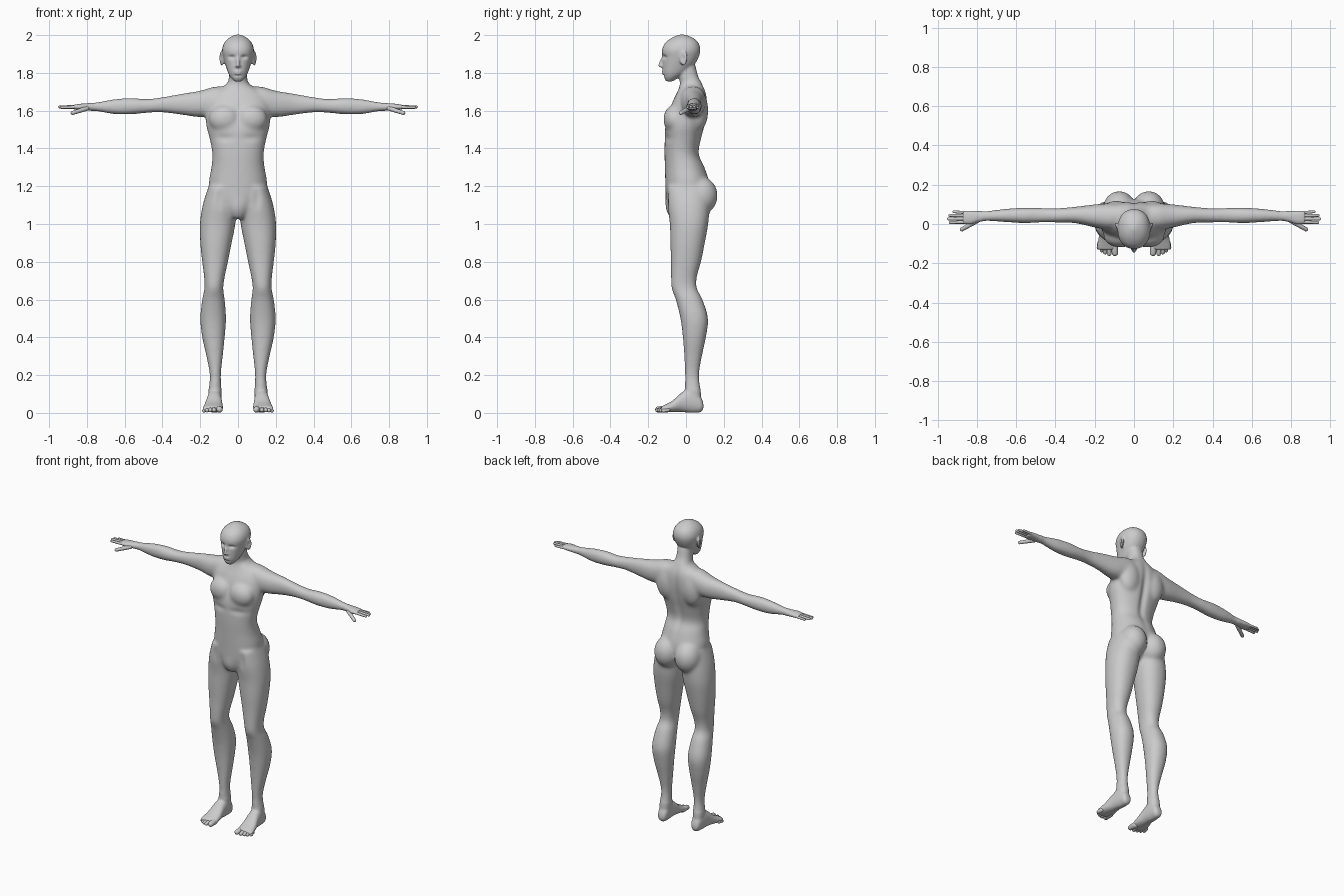
import bpy, bmesh, math
from mathutils import Vector, Matrix

cube = bpy.data.objects.get("Cube")
if cube:
    bpy.data.objects.remove(cube)

skin = bpy.data.materials.new("light_grey")
skin.use_nodes = True
GREY = (0.6, 0.6, 0.6, 1)
skin.diffuse_color = GREY
skin.node_tree.nodes["Principled BSDF"].inputs["Base Color"].default_value = GREY

AXES = {"x": lambda t, a, b: (t, a, b),
        "y": lambda t, a, b: (a, t, b),
        "z": lambda t, a, b: (a, b, t)}


def spline(p, q, r, s, u):
    """Catmull-Rom blend of four neighbouring sections."""
    return [(2 * b + (c - a) * u + (2 * a - 5 * b + 4 * c - d) * u ** 2
             + (3 * b - a - 3 * c + d) * u ** 3) / 2 for a, b, c, d in zip(p, q, r, s)]


def loft(bm, axis, rows, power=2.2, sides=32, steps=5):
    """Closed skin through rows of (position, a_min, a_max, b_min, b_max)."""
    padded = [rows[0]] + rows + [rows[-1]]
    sections = [spline(*padded[i:i + 4], k / steps)
                for i in range(len(rows) - 1) for k in range(steps)] + [rows[-1]]
    rings = []
    for t, a0, a1, b0, b1 in sections:
        ring = []
        for k in range(sides):
            angle = math.tau * k / sides
            c, s = math.cos(angle), math.sin(angle)
            a = (a0 + a1) / 2 + (a1 - a0) / 2 * math.copysign(abs(c) ** (2 / power), c)
            b = (b0 + b1) / 2 + (b1 - b0) / 2 * math.copysign(abs(s) ** (2 / power), s)
            ring.append(bm.verts.new(AXES[axis](t, a, b)))
        rings.append(ring)
    for low, high in zip(rings, rings[1:]):
        for k in range(sides):
            n = (k + 1) % sides
            bm.faces.new((low[k], low[n], high[n], high[k]))
    bm.faces.new(rings[0])
    bm.faces.new(rings[-1])


def ball(bm, centre, radii, turn=0):
    matrix = Matrix.Translation(centre) @ Matrix.Rotation(turn, 4, "Z") @ Matrix.Diagonal((*radii, 1))
    bmesh.ops.create_uvsphere(bm, u_segments=32, v_segments=20, radius=1, matrix=matrix)


def capsule(bm, start, end, radius, taper=0.8):
    start, end = Vector(start), Vector(end)
    made = bmesh.ops.create_uvsphere(bm, u_segments=16, v_segments=12, radius=radius)["verts"]
    turn = (end - start).to_track_quat("Z", "Y")
    for v in made:
        tip = v.co.z > radius * 0.01
        v.co = turn @ (v.co * (taper if tip else 1)) + (end if tip else start)


def mirror_copy(bm):
    made = bmesh.ops.duplicate(bm, geom=bm.verts[:] + bm.edges[:] + bm.faces[:])["geom"]
    for v in made:
        if isinstance(v, bmesh.types.BMVert):
            v.co.x *= -1


def finish(bm, name):
    bmesh.ops.recalc_face_normals(bm, faces=bm.faces[:])
    mesh = bpy.data.meshes.new(name)
    bm.to_mesh(mesh)
    bm.free()
    mesh.materials.append(skin)
    for face in mesh.polygons:
        face.use_smooth = True
    obj = bpy.data.objects.new(name, mesh)
    bpy.context.collection.objects.link(obj)
    return obj


bm = bmesh.new()

# Legs
loft(bm, "z", [
    (.06, .09, .155, .0, .08), (.12, .087, .156, -.006, .078), (.2, .09, .15, -.006, .07),
    (.3, .08, .168, -.01, .085), (.4, .07, .19, -.017, .106), (.5, .063, .2, -.03, .117),
    (.6, .07, .19, -.055, .088), (.66, .078, .178, -.077, .058), (.72, .07, .18, -.08, .058),
    (.8, .053, .19, -.08, .08), (.9, .033, .2, -.083, .1), (1, .014, .202, -.086, .118),
    (1.1, .008, .187, -.098, .125), (1.2, .02, .156, -.1, .12)])

# Feet
loft(bm, "y", [
    (.092, .105, .14, .02, .05), (.075, .092, .152, .003, .09), (.03, .087, .16, 0, .13),
    (-.02, .085, .167, .004, .11), (-.07, .08, .18, .004, .066), (-.11, .08, .188, .003, .044),
    (-.132, .085, .185, .005, .034)])

# Arms and palms
loft(bm, "x", [
    (.04, -.01, .1, 1.6, 1.725), (.12, -.03, .105, 1.575, 1.728), (.2, -.018, .1, 1.565, 1.706),
    (.3, .004, .088, 1.578, 1.69), (.4, .007, .08, 1.59, 1.672), (.48, .007, .082, 1.588, 1.662),
    (.56, .004, .083, 1.58, 1.667), (.65, .009, .078, 1.58, 1.662), (.74, .014, .068, 1.595, 1.646),
    (.79, .01, .066, 1.6, 1.64), (.83, -.002, .069, 1.603, 1.637), (.87, .0, .067, 1.606, 1.632)])

# Chest, shoulder blades, buttocks and ears
ball(bm, (.07, -.062, 1.555), (.085, .058, .075))
ball(bm, (.09, .065, 1.6), (.075, .053, .11))
ball(bm, (.075, .08, 1.15), (.083, .088, .1))
ball(bm, (.086, -.014, 1.878), (.01, .023, .04), -.45)
mirror_copy(bm)

# Torso and neck
loft(bm, "z", [(z, -w, w, front, back) for z, w, front, back in [
    (1.03, .035, -.085, .02), (1.1, .1, -.105, .09), (1.2, .153, -.109, .125),
    (1.3, .141, -.112, .1), (1.37, .136, -.114, .07), (1.45, .15, -.113, .082),
    (1.52, .168, -.11, .1), (1.6, .172, -.09, .112), (1.66, .165, -.066, .112),
    (1.7, .13, -.046, .105), (1.74, .063, -.032, .088), (1.78, .048, -.04, .066),
    (1.84, .047, -.055, .05)]])
ball(bm, (0, -.06, 1.11), (.06, .05, .085))

# Head, chin, nose and lips
loft(bm, "z", [(z, -w, w, front, back) for z, w, front, back in [
    (1.755, .02, -.104, -.07), (1.775, .038, -.116, -.04), (1.8, .052, -.122, .0),
    (1.84, .066, -.124, .042), (1.88, .077, -.124, .066), (1.92, .084, -.127, .076),
    (1.955, .075, -.113, .068), (1.98, .055, -.085, .045), (1.995, .03, -.055, .015),
    (2.003, .008, -.03, -.01)]])
capsule(bm, (0, -.12, 1.885), (0, -.139, 1.84), .009, 1)
ball(bm, (0, -.13, 1.836), (.016, .01, .008))
ball(bm, (0, -.121, 1.802), (.022, .01, .01))

# Fuse the parts into one skin
body = finish(bm, "body")
fuse = body.modifiers.new("fuse", "REMESH")
fuse.mode = "VOXEL"
fuse.voxel_size = 0.0058
graph = bpy.context.evaluated_depsgraph_get()
bm = bmesh.new()
bm.from_mesh(bpy.data.meshes.new_from_object(body.evaluated_get(graph)))
bpy.data.objects.remove(body)


def soften(verts, rounds):
    for _ in range(rounds):
        bmesh.ops.smooth_vert(bm, verts=verts, factor=0.5, use_axis_x=True,
                              use_axis_y=True, use_axis_z=True)


broad = [v for v in bm.verts if .13 < v.co.z < 1.75 and abs(v.co.x) < .77]
soften(broad, 22)
soften(bm.verts[:], 3)

# Hollows pressed into the skin: side, x, z, x radius, z radius, depth
HOLLOWS = [(-1, .032, 1.884, .017, .009, .013), (-1, 0, 1.801, .02, .003, .005),
           (-1, 0, 1.785, .025, .006, .004), (1, 0, 1.5, .022, .17, .014),
           (-1, 0, 1.57, .02, .06, .005), (-1, .07, 1.455, .05, .02, .006),
           (-1, .1, 1.13, .018, .05, .006)]
for v in bm.verts:
    x, y, z = v.co
    for side, cx, cz, rx, rz, depth in HOLLOWS:
        if y * side > .02 and abs(x) < .2:
            far = ((abs(x) - cx) / rx) ** 2 + ((z - cz) / rz) ** 2
            v.co.y -= side * depth * math.exp(-far)
    # Ear bowl
    bowl = ((y + .016) / .011) ** 2 + ((z - 1.88) / .02) ** 2
    if abs(x) > .082 and 1.83 < z < 1.93:
        v.co.x -= math.copysign(.008 * math.exp(-bowl), x)
finish(bm, "body")

# Fingers, thumbs and toes: name, start, end, radius
DIGITS = [("index_finger", (.85, .01, 1.619), (.935, .008, 1.617), .0088),
          ("middle_finger", (.85, .027, 1.621), (.944, .026, 1.62), .0092),
          ("ring_finger", (.85, .043, 1.621), (.938, .044, 1.62), .0088),
          ("little_finger", (.85, .058, 1.618), (.917, .062, 1.617), .008),
          ("thumb", (.8, .016, 1.612), (.875, -.027, 1.588), .0125),
          ("big_toe", (.1, -.105, .02), (.097, -.147, .018), .019),
          ("second_toe", (.127, -.11, .02), (.126, -.151, .015), .0135),
          ("third_toe", (.146, -.11, .02), (.147, -.144, .014), .0125),
          ("fourth_toe", (.162, -.105, .018), (.164, -.134, .013), .012),
          ("little_toe", (.175, -.095, .016), (.18, -.12, .012), .0115)]
for name, start, end, radius in DIGITS:
    for side, sign in (("left", 1), ("right", -1)):
        bm = bmesh.new()
        flip = Vector((sign, 1, 1))
        capsule(bm, Vector(start) * flip, Vector(end) * flip, radius, .85)
        finish(bm, side + "_" + name)
